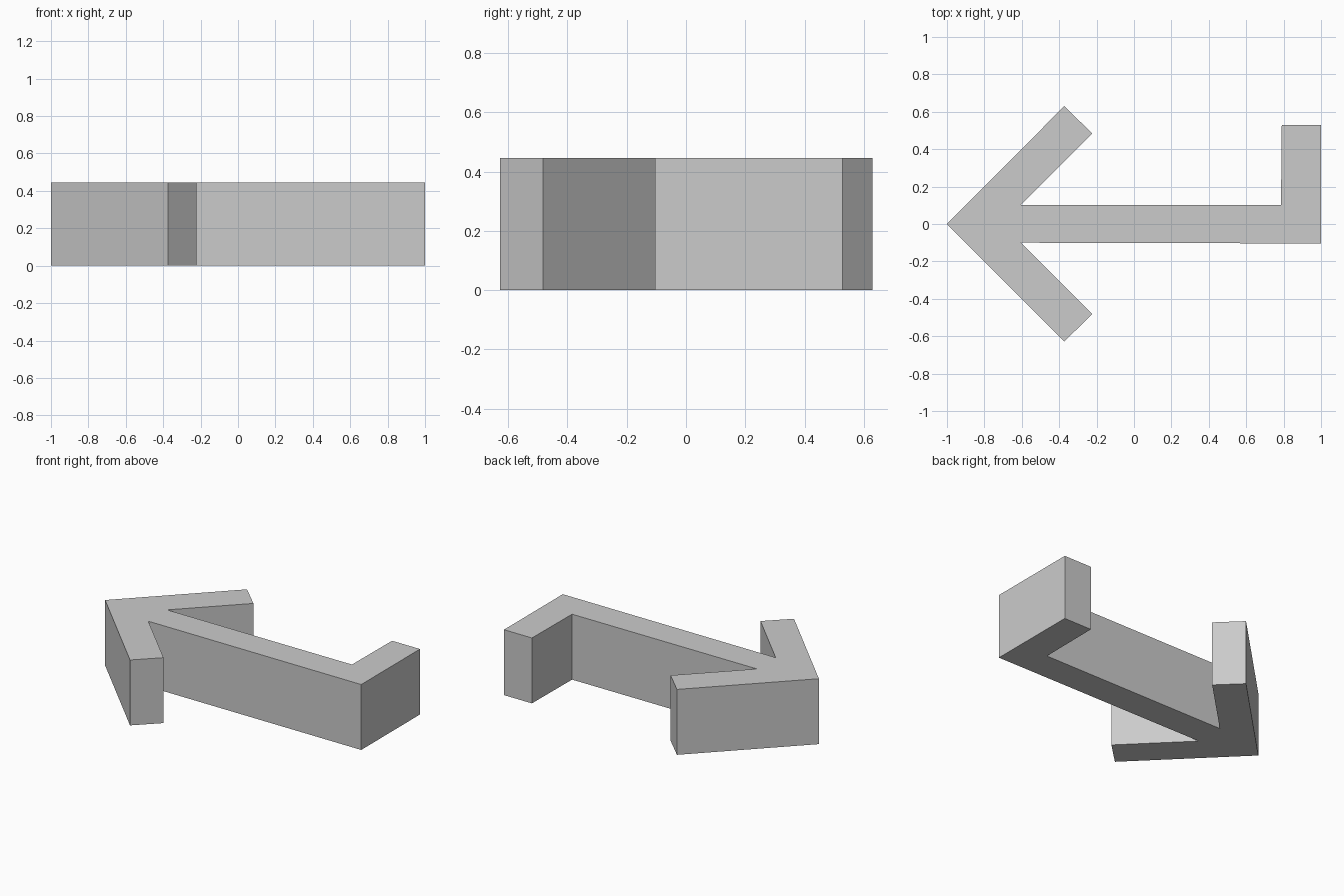
import bpy, bmesh

if "Cube" in bpy.data.objects:
    bpy.data.objects.remove(bpy.data.objects["Cube"])

HEIGHT = 0.445

grey = bpy.data.materials.new("light grey")
grey.diffuse_color = (0.6, 0.6, 0.6, 1.0)
grey.use_nodes = True
grey.node_tree.nodes["Principled BSDF"].inputs["Base Color"].default_value = grey.diffuse_color

# Arrow outline seen from above: barbed head on the left, bent tail on the right
outline = [
    (-1.0, 0.0), (-0.373, -0.628), (-0.223, -0.482), (-0.605, -0.10),
    (1.0, -0.104), (1.0, 0.528), (0.79, 0.528), (0.786, 0.102),
    (-0.605, 0.102), (-0.223, 0.484), (-0.373, 0.63),
]

# Extrude the outline into a solid
bm = bmesh.new()
base = bm.faces.new([bm.verts.new((x, y, 0)) for x, y in outline])
result = bmesh.ops.extrude_face_region(bm, geom=[base], use_keep_orig=True)
top_verts = [g for g in result["geom"] if isinstance(g, bmesh.types.BMVert)]
bmesh.ops.translate(bm, verts=top_verts, vec=(0, 0, HEIGHT))
bmesh.ops.recalc_face_normals(bm, faces=bm.faces)

mesh = bpy.data.meshes.new("bent_arrow")
bm.to_mesh(mesh)
bm.free()
mesh.materials.append(grey)
arrow = bpy.data.objects.new("bent_arrow", mesh)
bpy.context.collection.objects.link(arrow)
